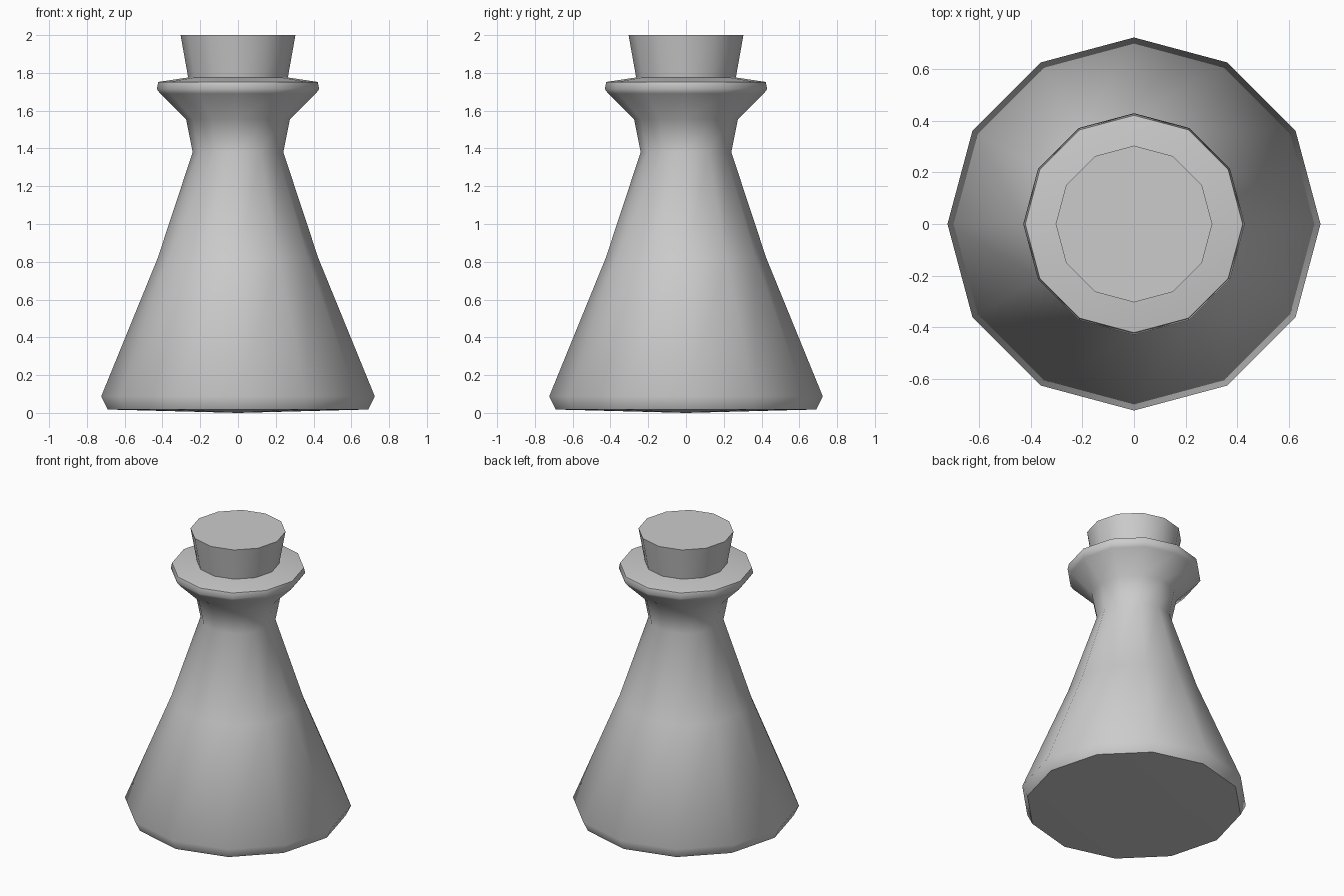
import bpy, bmesh
from math import cos, sin, pi

if "Cube" in bpy.data.objects:
    bpy.data.objects.remove(bpy.data.objects["Cube"])

SIDES = 12


def lathe(name, profile, angle=0.6):
    """Revolve (radius, z) points; radius 0 makes a single pole vertex."""
    bm = bmesh.new()
    rings = []
    for r, z in profile:
        n = SIDES if r > 0 else 1
        rings.append([bm.verts.new((r * cos(2 * pi * i / SIDES), r * sin(2 * pi * i / SIDES), z))
                      for i in range(n)])
    for a, b in zip(rings, rings[1:]):
        for i in range(SIDES):
            j = (i + 1) % SIDES
            quad = [a[i % len(a)], a[j % len(a)], b[j % len(b)], b[i % len(b)]]
            bm.faces.new(list(dict.fromkeys(quad)))
    bmesh.ops.recalc_face_normals(bm, faces=bm.faces)
    mesh = bpy.data.meshes.new(name)
    bm.to_mesh(mesh)
    bm.free()
    obj = bpy.data.objects.new(name, mesh)
    bpy.context.collection.objects.link(obj)
    bpy.ops.object.select_all(action='DESELECT')
    obj.select_set(True)
    bpy.context.view_layer.objects.active = obj
    bpy.ops.object.shade_smooth_by_angle(angle=angle)
    return obj


# Conical flask with chamfered foot, narrow neck and flared lip
lathe("flask", [(0, 0), (0.69, 0.018), (0.724, 0.088), (0.425, 0.82), (0.24, 1.38),
                (0.275, 1.555), (0.412, 1.69), (0.43, 1.715), (0.422, 1.752),
                (0.262, 1.776), (0, 1.776)], angle=0.85)

# Tapered stopper
lathe("stopper", [(0, 1.77), (0.263, 1.77), (0.304, 2.0), (0, 2.0)])
